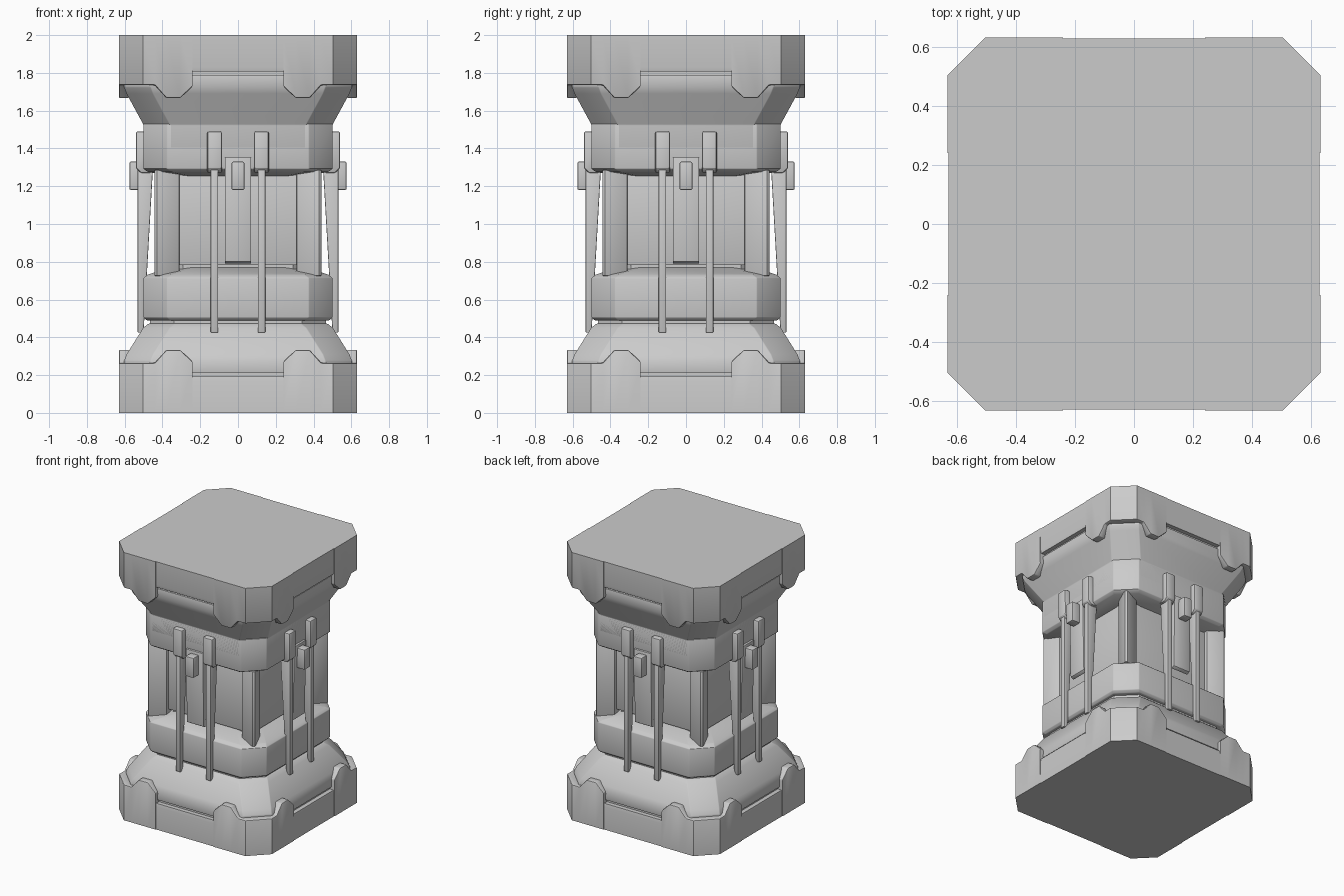
import bpy, bmesh, math
from mathutils import Matrix, Vector

cube = bpy.data.objects.get("Cube")
if cube:
    bpy.data.objects.remove(cube, do_unlink=True)

grey = bpy.data.materials.new("stone_grey")
grey.use_nodes = True
colour = (0.6, 0.6, 0.6, 1)
grey.diffuse_color = colour
grey.node_tree.nodes["Principled BSDF"].inputs["Base Color"].default_value = colour

UPSIDE_DOWN = Matrix.Translation((0, 0, 2)) @ Matrix.Diagonal((1, 1, -1, 1))


def finish(name, bm, bevel=0.006, turn=0, flip=False):
    """Bevel the mesh, place it and shade it with sharp edges kept."""
    bmesh.ops.recalc_face_normals(bm, faces=bm.faces[:])
    if bevel:
        edges = [e for e in bm.edges
                 if len(e.link_faces) == 2 and e.calc_face_angle() > 0.4
                 and not any(v.co.z < 0.001 for v in e.verts)]
        bmesh.ops.bevel(bm, geom=edges, offset=bevel, segments=2, profile=0.5,
                        affect='EDGES', clamp_overlap=True)
    m = Matrix.Rotation(turn * math.pi / 2, 4, 'Z')
    if flip:
        m = UPSIDE_DOWN @ m
    bm.transform(m)
    bmesh.ops.recalc_face_normals(bm, faces=bm.faces[:])
    mesh = bpy.data.meshes.new(name)
    bm.to_mesh(mesh)
    bm.free()
    mesh.materials.append(grey)
    ob = bpy.data.objects.new(name, mesh)
    bpy.context.collection.objects.link(ob)
    bpy.ops.object.select_all(action='DESELECT')
    ob.select_set(True)
    bpy.context.view_layer.objects.active = ob
    bpy.ops.object.shade_smooth_by_angle(angle=math.radians(25))


def loft(rings):
    """Skin a stack of vertex rings and close both ends."""
    bm = bmesh.new()
    rows = [[bm.verts.new(p) for p in ring] for ring in rings]
    n = len(rows[0])
    for a, b in zip(rows, rows[1:]):
        for i in range(n):
            j = (i + 1) % n
            bm.faces.new((a[i], a[j], b[j], b[i]))
    bm.faces.new(rows[0])
    bm.faces.new(rows[-1])
    return bm


def octagon(z, h, cut=0.125):
    c = h - cut
    return [(x, y, z) for x, y in ((c, -h), (h, -c), (h, c), (c, h),
                                   (-c, h), (-h, c), (-h, -c), (-c, -h))]


def stack(name, profile, cut=0.125, bevel=0.006, flip=False):
    finish(name, loft([octagon(z, h, cut) for z, h in profile]), bevel, 0, flip)


def side_prism(name, x0, x1, outline, bevel=0.006, turn=0):
    """Extrude an outline of (outward distance, z) across x on the front side."""
    bm = loft([[(x, -d, z) for d, z in outline] for x in (x0, x1)])
    finish(name, bm, bevel, turn)


def corner_guard(name, turn, flip):
    """Wrap-round corner plate with a raised hump on each face."""
    half = [(0.24, 0.27), (0.305, 0.333), (0.38, 0.333), (0.44, 0.265), (0.502, 0.265)]
    outer = [(x, -0.631, z) for x, z in half]
    inner = [(min(x, 0.475), -0.575, z) for x, z in half]
    outer += [(-y, -x, z) for x, y, z in reversed(outer)]
    inner += [(-y, -x, z) for x, y, z in reversed(inner)]
    sections = []
    for o, i in zip(outer, inner):
        sections.append([(o[0], o[1], 0), o, i, (i[0], i[1], 0)])
    finish(name, loft(sections), 0.008, turn, flip)


# Matching foot and crown: slab, flared moulding and corner guards
for place, flip in (("foot", False), ("crown", True)):
    stack(place + "_slab", [(0, 0.627), (0.17, 0.627), (0.193, 0.622)], bevel=0, flip=flip)
    stack(place + "_groove", [(0.18, 0.59), (0.23, 0.59)], bevel=0, flip=flip)
    top = [(0.45, 0.502), (0.472, 0.475)] if not flip else [(0.475, 0.5), (0.6, 0.5)]
    stack(place + "_flare", [(0.21, 0.605), (0.275, 0.603), (0.31, 0.59)] + top,
          cut=0.14, bevel=0.004, flip=flip)
    for k in range(4):
        corner_guard(f"{place}_corner_guard_{k + 1}", k, flip)

# Shaft: neck, two collars with sloped inner shoulders, recessed core
stack("lower_neck", [(0.46, 0.465), (0.51, 0.465)], bevel=0)
stack("lower_collar", [(0.49, 0.485), (0.505, 0.5), (0.715, 0.5), (0.732, 0.478),
                       (0.77, 0.36)], bevel=0.004)
stack("upper_collar", [(1.25, 0.36), (1.276, 0.478), (1.292, 0.5), (1.53, 0.5)],
      bevel=0.004)
stack("core_groove", [(0.75, 0.35), (0.8, 0.35)], cut=0.06, bevel=0)
stack("core", [(0.782, 0.375), (1.27, 0.375)], cut=0.06, bevel=0.004)

for k in range(4):
    # Kite-shaped corner pillar
    plan = [(0.31, -0.33), (0.31, -0.4), (0.43, -0.444), (0.444, -0.43),
            (0.4, -0.31), (0.33, -0.31)]
    finish(f"corner_pillar_{k + 1}",
           loft([[(x, y, z) for x, y in plan] for z in (0.725, 1.285)]), 0.005, k)

    # Two long ribs with hooked heads on each side
    for side, s in (("left", 1), ("right", -1)):
        side_prism(f"rib_{side}_{k + 1}", s * 0.105, s * 0.145,
                   [(0.5, 0.425), (0.531, 0.425), (0.531, 1.3), (0.45, 1.3)], 0.005, k)
        side_prism(f"rib_head_{side}_{k + 1}", s * 0.085, s * 0.163,
                   [(0.46, 1.27), (0.515, 1.27), (0.54, 1.295), (0.54, 1.49), (0.46, 1.49)],
                   0.01, k)

    # Centre strip and its clip
    side_prism(f"centre_strip_{k + 1}", -0.07, 0.07,
               [(0.48, 0.79), (0.505, 0.802), (0.515, 1.352), (0.455, 1.352)], 0.004, k)
    side_prism(f"strip_clip_{k + 1}", -0.034, 0.034,
               [(0.5, 1.18), (0.575, 1.18), (0.575, 1.33), (0.5, 1.33)], 0.008, k)
